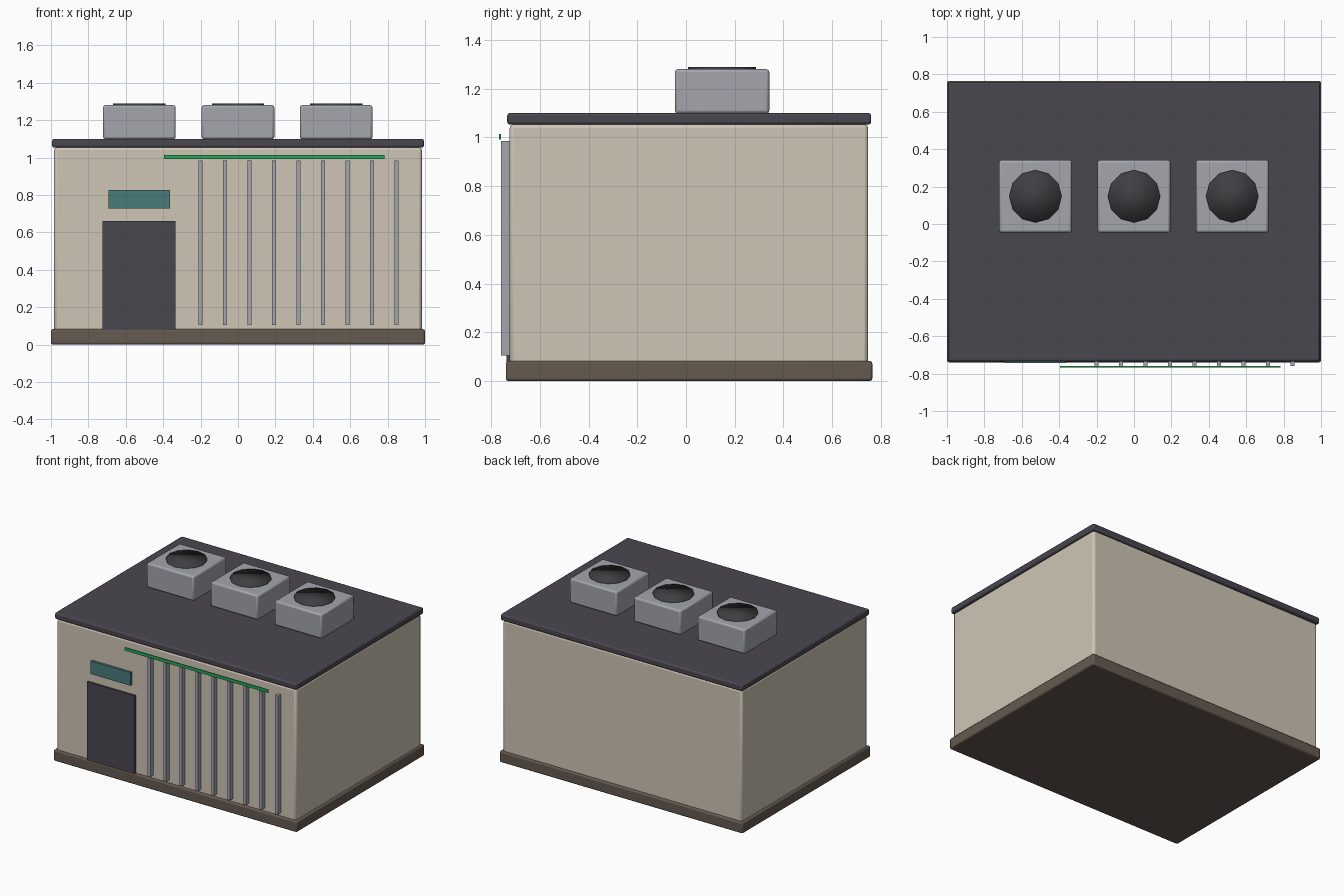
import bpy, math

if "Cube" in bpy.data.objects:
    bpy.data.objects.remove(bpy.data.objects["Cube"])


def material(name, rgb):
    m = bpy.data.materials.new(name)
    m.diffuse_color = (*rgb, 1)
    m.use_nodes = True
    m.node_tree.nodes["Principled BSDF"].inputs["Base Color"].default_value = m.diffuse_color
    return m


CREAM = material("cream_wall", (0.62, 0.56, 0.46))
BROWN = material("brown_base", (0.13, 0.10, 0.08))
DARK = material("dark_slate", (0.068, 0.063, 0.08))
METAL = material("light_metal", (0.37, 0.38, 0.42))
FAN = material("fan_black", (0.05, 0.05, 0.056))
GREEN = material("green_light", (0.02, 0.38, 0.10))
TEAL = material("teal_panel", (0.065, 0.20, 0.19))


def box(name, x, y, z, mat, bevel=0):
    """Box from (min, max) ranges, with optional rounded edges."""
    mid = [(a + b) / 2 for a, b in (x, y, z)]
    bpy.ops.mesh.primitive_cube_add(size=1, location=mid)
    ob = bpy.context.object
    ob.name = name
    ob.scale = [b - a for a, b in (x, y, z)]
    bpy.ops.object.transform_apply(location=False, rotation=False, scale=True)
    ob.data.materials.append(mat)
    if bevel:
        mod = ob.modifiers.new("rounded_edges", 'BEVEL')
        mod.width = bevel
        mod.segments = 2
        bpy.ops.object.shade_smooth_by_angle(angle=math.radians(35))
    return ob


# Building shell
box("plinth", (-1, 1), (-0.74, 0.765), (0, 0.082), BROWN, 0.01)
box("walls", (-0.983, 0.983), (-0.724, 0.748), (0.01, 1.055), CREAM, 0.016)
box("roof_slab", (-0.994, 0.994), (-0.734, 0.76), (1.053, 1.1), DARK, 0.01)

# Entrance
box("door", (-0.725, -0.333), (-0.737, -0.715), (0.075, 0.66), DARK)
box("door_panel_light", (-0.692, -0.364), (-0.742, -0.715), (0.728, 0.825), TEAL)

# Vertical facade slats and the light strip above them
for i in range(9):
    cx = -0.2 + 0.131 * i
    box(f"facade_slat_{i + 1}", (cx - 0.011, cx + 0.011), (-0.76, -0.72),
        (0.105, 0.985), METAL)
box("light_strip", (-0.396, 0.783), (-0.767, -0.759), (0.991, 1.014), GREEN)

# Rooftop cooling units with low-sided fan discs
for i, cx in enumerate((-0.527, 0, 0.525)):
    box(f"cooling_unit_{i + 1}", (cx - 0.194, cx + 0.194), (-0.046, 0.342),
        (1.098, 1.28), METAL, 0.012)
    bpy.ops.mesh.primitive_cylinder_add(vertices=12, radius=0.14, depth=0.02,
                                        location=(cx, 0.148, 1.28))
    fan = bpy.context.object
    fan.name = f"fan_disc_{i + 1}"
    fan.data.materials.append(FAN)
    bpy.ops.object.shade_smooth()
